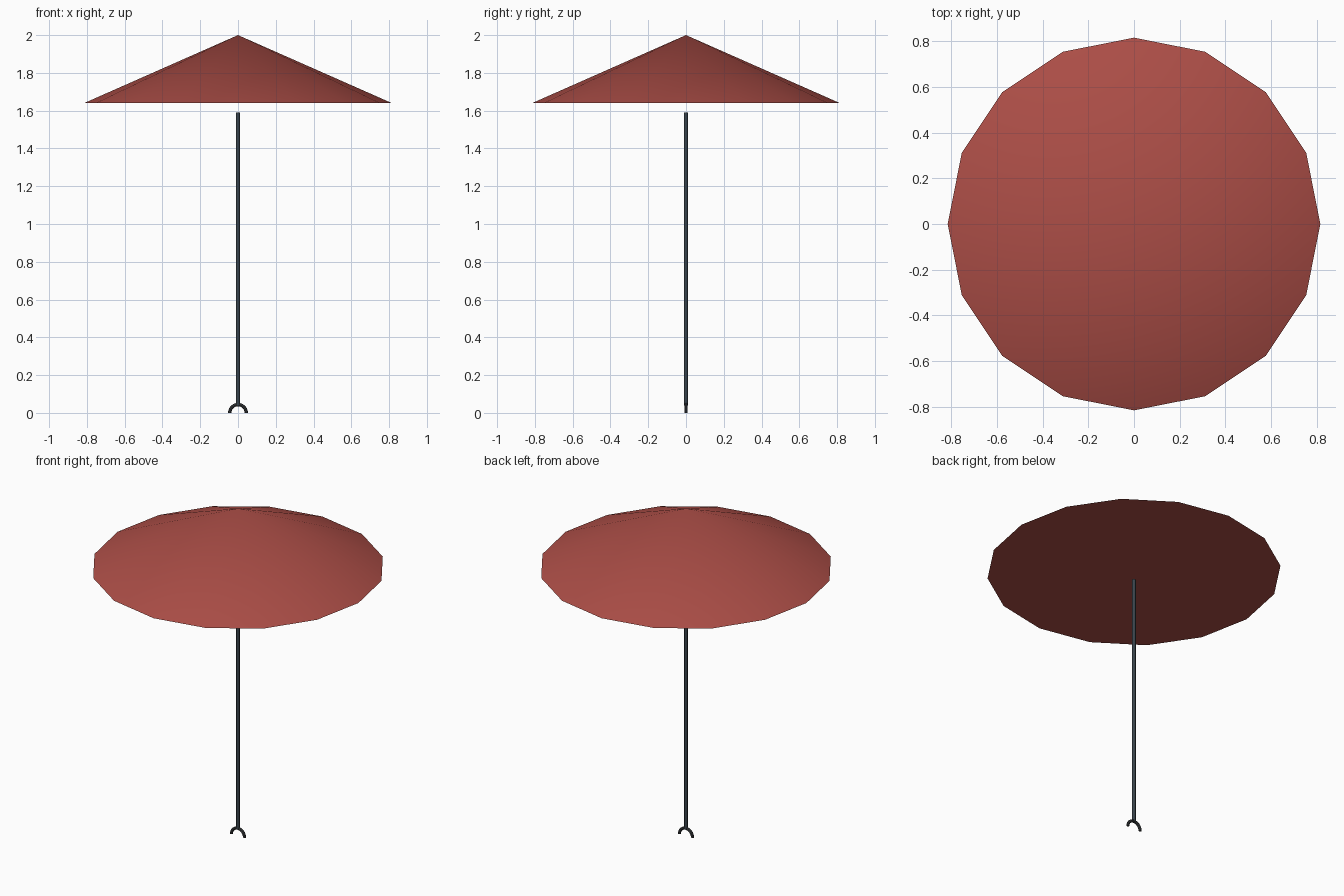
import bpy, bmesh, math

if "Cube" in bpy.data.objects:
    bpy.data.objects.remove(bpy.data.objects["Cube"])


def material(name, rgb):
    m = bpy.data.materials.new(name)
    m.diffuse_color = (*rgb, 1)
    m.use_nodes = True
    m.node_tree.nodes["Principled BSDF"].inputs["Base Color"].default_value = m.diffuse_color
    return m


def finish(name, mat):
    ob = bpy.context.object
    ob.name = name
    ob.data.materials.append(mat)
    bpy.ops.object.shade_smooth_by_angle(angle=math.radians(40))
    return ob


red = material("canopy red", (0.41, 0.075, 0.062))
slate = material("pole slate", (0.042, 0.058, 0.072))
charcoal = material("handle charcoal", (0.042, 0.046, 0.05))

# Canopy: closed 16-sided cone with a corner on each axis
bpy.ops.mesh.primitive_cone_add(vertices=16, radius1=0.815, radius2=0, depth=0.36,
                                end_fill_type='NGON', location=(0, 0, 1.82))
finish("canopy", red)

# Pole, ending just under the canopy
bpy.ops.mesh.primitive_cylinder_add(vertices=12, radius=0.01, depth=1.55,
                                    location=(0, 0, 0.815))
finish("pole", slate)

# Handle: half ring arching over the ground, built as a swept circle
R, r, steps, sides = 0.044, 0.009, 12, 8
bm = bmesh.new()
rings = []
for i in range(steps + 1):
    a = math.pi * i / steps
    ring = []
    for j in range(sides):
        b = 2 * math.pi * j / sides
        d = R + r * math.cos(b)
        ring.append(bm.verts.new((d * math.cos(a), r * math.sin(b), d * math.sin(a))))
    rings.append(ring)
for p, q in zip(rings, rings[1:]):
    for j in range(sides):
        k = (j + 1) % sides
        bm.faces.new((p[j], p[k], q[k], q[j]))
bm.faces.new(rings[0])
bm.faces.new(rings[-1])
bmesh.ops.recalc_face_normals(bm, faces=bm.faces)
mesh = bpy.data.meshes.new("handle")
bm.to_mesh(mesh)
bm.free()
handle = bpy.data.objects.new("handle", mesh)
bpy.context.collection.objects.link(handle)
bpy.ops.object.select_all(action='DESELECT')
handle.select_set(True)
bpy.context.view_layer.objects.active = handle
finish("handle", charcoal)
